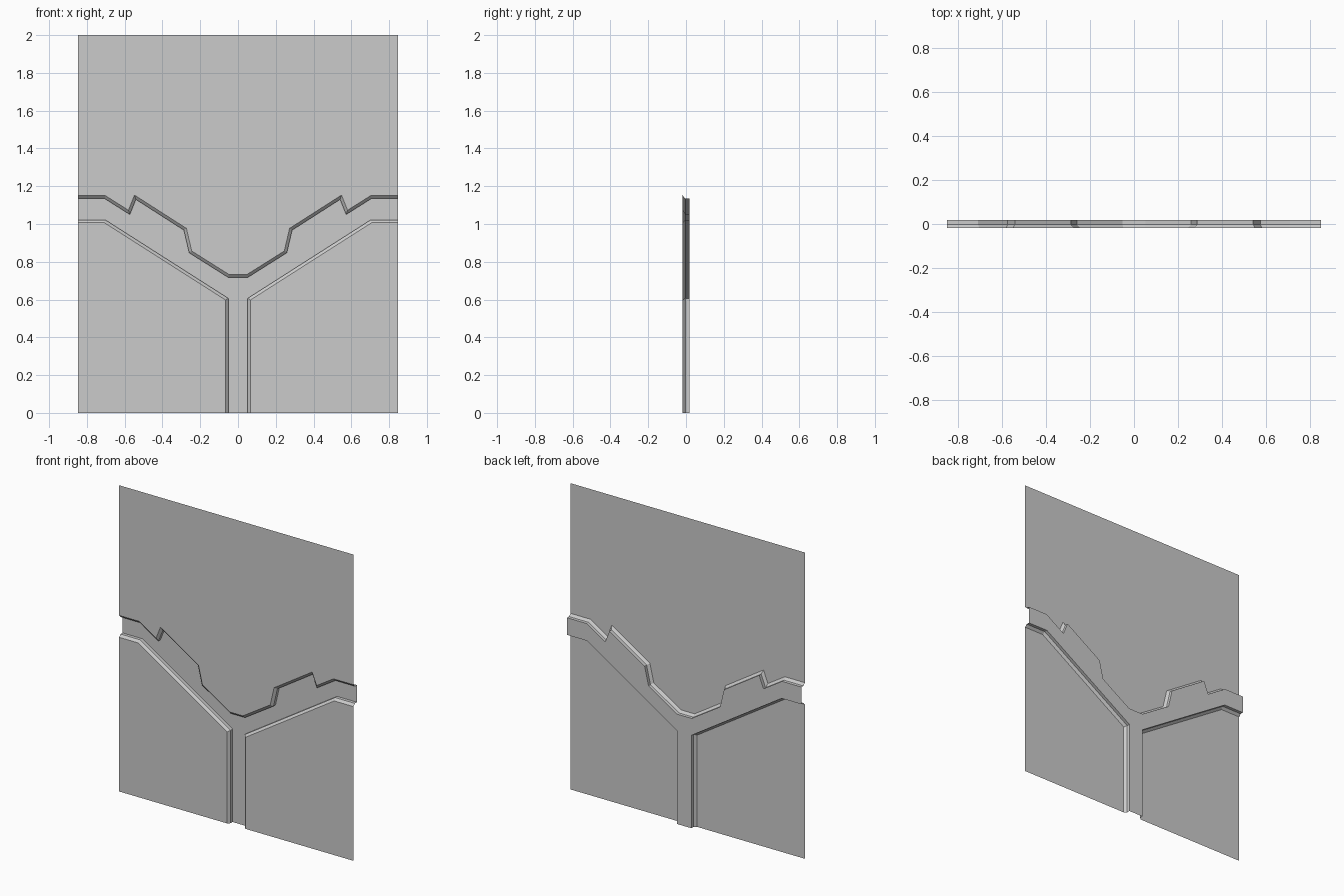
import bpy, bmesh
from mathutils import Vector

if "Cube" in bpy.data.objects:
    bpy.data.objects.remove(bpy.data.objects["Cube"])

W, H = 0.847, 2.0
FRONT, MID, BACK = -0.0175, -0.003, 0.0175   # panel face, bevel foot, channel floor
BEVEL = 0.0155


def inset(path, d):
    """Offset an (x, z) polyline to its right-hand side with mitred corners."""
    pts = [Vector(p) for p in path]
    nrm = []
    for a, b in zip(pts, pts[1:]):
        t = (b - a).normalized()
        nrm.append(Vector((t.y, -t.x)))
    out = []
    for i, p in enumerate(pts):
        n0, n1 = nrm[max(i - 1, 0)], nrm[min(i, len(nrm) - 1)]
        out.append(p + (n0 + n1) * (d / (1 + n0.dot(n1))))
    return out


def mirrored(path):
    return [(-x, z) for x, z in reversed(path)]


# Channel outlines on the panel face, left half, channel on the right-hand side
upper_half = [(-W, 1.15), (-0.702, 1.15), (-0.58, 1.073), (-0.548, 1.153),
              (-0.273, 0.977), (-0.245, 0.857), (-0.048, 0.733)]
upper = upper_half + mirrored(upper_half)
low_left = [(-0.0665, 0), (-0.0665, 0.598), (-0.708, 1.007), (-W, 1.007)]
low_right = mirrored(low_left)

bm = bmesh.new()


def ring(path, y):
    return [bm.verts.new((p[0], y, p[1])) for p in path]


def channel_side(path):
    """Bevel and straight wall; returns front and floor vertices."""
    inner = inset(path, BEVEL)
    rows = [ring(path, FRONT), ring(inner, MID), ring(inner, BACK)]
    for r, s in zip(rows, rows[1:]):
        for i in range(len(r) - 1):
            bm.faces.new((r[i], r[i + 1], s[i + 1], s[i]))
    return rows[0], rows[2]


up_f, up_b = channel_side(upper)
ll_f, ll_b = channel_side(low_left)
lr_f, lr_b = channel_side(low_right)

# Flat panel areas and recessed channel floor
bm.faces.new(up_f + ring([(W, H), (-W, H)], FRONT))
bm.faces.new(ll_f + ring([(-W, 0)], FRONT))
bm.faces.new(lr_f + ring([(W, 0)], FRONT))
floor = bm.faces.new(up_b + lr_b + ll_b)

bmesh.ops.recalc_face_normals(bm, faces=bm.faces[:])
bm.normal_update()
if floor.normal.y > 0:
    bmesh.ops.reverse_faces(bm, faces=bm.faces[:])
bmesh.ops.triangulate(bm, faces=[f for f in bm.faces if len(f.verts) > 4])

mesh = bpy.data.meshes.new("grooved_wall_panel")
bm.to_mesh(mesh)
bm.free()
panel = bpy.data.objects.new("grooved_wall_panel", mesh)
bpy.context.collection.objects.link(panel)
